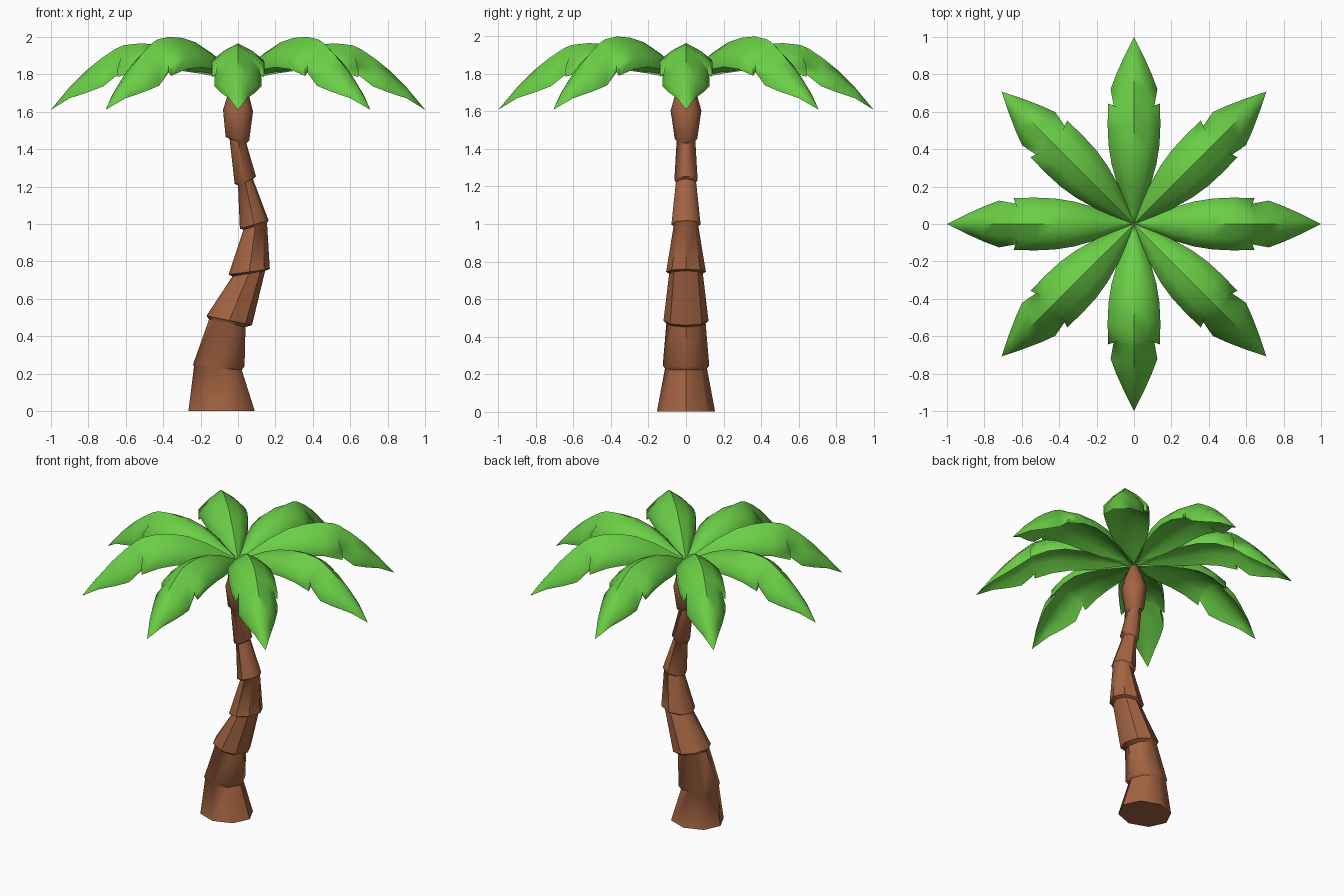
import bpy, bmesh, math
from mathutils import Vector, Matrix

if "Cube" in bpy.data.objects:
    bpy.data.objects.remove(bpy.data.objects["Cube"])


def material(name, rgb):
    m = bpy.data.materials.new(name)
    m.diffuse_color = (*rgb, 1)
    m.use_nodes = True
    m.node_tree.nodes["Principled BSDF"].inputs["Base Color"].default_value = m.diffuse_color
    return m


BROWN = material("bark brown", (0.37, 0.127, 0.055))
GREEN = material("leaf green", (0.145, 0.62, 0.062))


def loft(name, rings, mat, angle):
    """Skin closed rings of points into one solid, capped at both ends."""
    bm = bmesh.new()
    rows = [[bm.verts.new(p) for p in ring] for ring in rings]
    n = len(rows[0])
    for a, b in zip(rows, rows[1:]):
        for i in range(n):
            j = (i + 1) % n
            bm.faces.new((a[i], a[j], b[j], b[i]))
    bm.faces.new(rows[0][::-1])
    bm.faces.new(rows[-1])
    bmesh.ops.remove_doubles(bm, verts=bm.verts, dist=0.0005)
    bmesh.ops.recalc_face_normals(bm, faces=bm.faces)
    me = bpy.data.meshes.new(name)
    bm.to_mesh(me)
    bm.free()
    me.materials.append(mat)
    ob = bpy.data.objects.new(name, me)
    bpy.context.collection.objects.link(ob)
    bpy.ops.object.select_all(action='DESELECT')
    ob.select_set(True)
    bpy.context.view_layer.objects.active = ob
    bpy.ops.object.shade_smooth_by_angle(angle=math.radians(angle))
    return ob


# Trunk: tilted 8-sided rings (left x, left z, right x, right z, y radius);
# paired rings make the stepped bark collars
TRUNK = [
    (-0.265, 0.00, 0.09, 0.00, 0.155),
    (-0.235, 0.24, 0.02, 0.22, 0.112),
    (-0.24, 0.25, 0.035, 0.24, 0.124),
    (-0.155, 0.49, 0.04, 0.45, 0.105),
    (-0.168, 0.51, 0.075, 0.46, 0.120),
    (-0.03, 0.72, 0.145, 0.75, 0.090),
    (-0.05, 0.73, 0.17, 0.76, 0.106),
    (0.03, 0.97, 0.155, 1.005, 0.066),
    (0.01, 0.975, 0.163, 1.02, 0.078),
    (0.0, 1.205, 0.08, 1.24, 0.054),
    (-0.018, 1.215, 0.096, 1.255, 0.062),
    (-0.045, 1.455, 0.045, 1.43, 0.050),
    (-0.066, 1.465, 0.06, 1.445, 0.060),
    (-0.08, 1.61, 0.08, 1.60, 0.082),
    (-0.055, 1.69, 0.058, 1.69, 0.058),
    (-0.025, 1.765, 0.025, 1.765, 0.025),
]


def trunk_ring(xl, zl, xr, zr, ry):
    pts = []
    for k in range(8):
        a = math.tau * k / 8
        t = (1 + math.cos(a)) / 2
        pts.append(Vector((xl + (xr - xl) * t, ry * math.sin(a), zl + (zr - zl) * t)))
    return pts


loft("trunk", [trunk_ring(*r) for r in TRUNK], BROWN, 45)

# Leaf stations: ridge distance, ridge z, edge distance, half width, edge z
LEAF = [
    (0.00, 1.78, 0.00, 0.012, 1.77),
    (0.10, 1.835, 0.10, 0.046, 1.80),
    (0.20, 1.89, 0.20, 0.086, 1.835),
    (0.32, 1.938, 0.32, 0.120, 1.865),
    (0.42, 1.958, 0.42, 0.136, 1.875),
    (0.52, 1.965, 0.53, 0.141, 1.865),
    (0.61, 1.955, 0.643, 0.138, 1.83),
    (0.65, 1.938, 0.633, 0.109, 1.845),
    (0.73, 1.885, 0.72, 0.125, 1.78),
    (0.81, 1.82, 0.80, 0.095, 1.74),
    (0.90, 1.73, 0.90, 0.05, 1.69),
    (1.00, 1.61, 1.00, 0.0, 1.61),
]
ACROSS = [-1, -0.55, 0, 0.55, 1]


def leaf_ring(rm, zm, re, hw, ze, lift):
    """Thick roof-shaped cross-section with a shallow hollow underneath."""
    top, under = [], []
    raise_z = lift * max(0, math.sin(math.pi * min(1, rm / 0.9)))
    f = min(1, hw / 0.12)
    for s in ACROSS:
        t = abs(s)
        p = Vector((rm + (re - rm) * t * t, s * hw,
                    zm + (ze - zm) * t ** 1.5 + raise_z * (1 - 0.4 * t)))
        top.append(p)
        under.append(p - Vector((0, 0, f * (0.075 - 0.03 * t) + raise_z * 0.4)))
    return top + under[::-1]


# Eight leaves round the crown; the diagonal ones arch a little higher
for k in range(8):
    lift = 0.036 if k % 2 else 0.0
    leaf = loft(f"leaf_{k + 1}", [leaf_ring(*s, lift) for s in LEAF], GREEN, 50)
    leaf.data.transform(Matrix.Rotation(math.tau * k / 8, 4, 'Z'))
